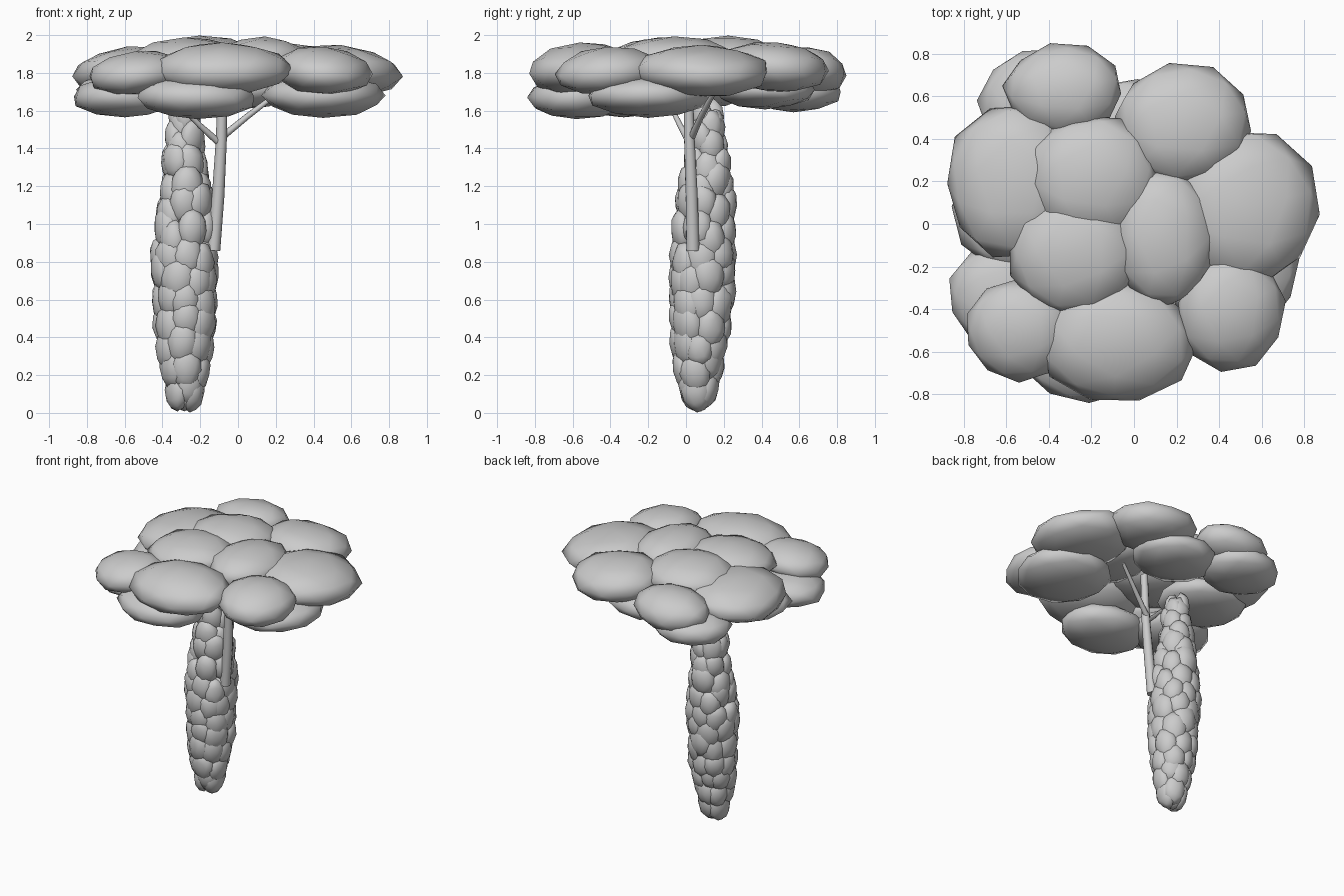
import bpy, bmesh, math, random
from mathutils import Vector, Matrix

if "Cube" in bpy.data.objects:
    bpy.data.objects.remove(bpy.data.objects["Cube"])

random.seed(4)


def finish(bm, name):
    for f in bm.faces:
        f.smooth = True
    me = bpy.data.meshes.new(name)
    bm.to_mesh(me)
    bm.free()
    ob = bpy.data.objects.new(name, me)
    bpy.context.collection.objects.link(ob)
    return ob


def blob(bm, loc, size, rot=None, jitter=0.06):
    """Low-poly ellipsoid with slightly uneven vertices."""
    rot = rot or Matrix.Identity(4)
    spin = Matrix.Rotation(random.uniform(0, 6.28), 4, 'Z')
    m = Matrix.Translation(loc) @ rot @ Matrix.Diagonal((*size, 1)) @ spin
    verts = bmesh.ops.create_icosphere(bm, subdivisions=2, radius=1)['verts']
    for v in verts:
        v.co = m @ (v.co * random.uniform(1 - jitter, 1 + jitter))


def tube(name, points, sides=10):
    """Tapered branch along (x, y, z, radius) points."""
    cu = bpy.data.curves.new(name, 'CURVE')
    cu.dimensions = '3D'
    cu.bevel_depth = 1
    cu.bevel_resolution = sides // 2 - 2
    cu.use_fill_caps = True
    sp = cu.splines.new('POLY')
    sp.points.add(len(points) - 1)
    for p, (x, y, z, r) in zip(sp.points, points):
        p.co = (x, y, z, 1)
        p.radius = r
    ob = bpy.data.objects.new(name, cu)
    bpy.context.collection.objects.link(ob)


# Canopy: flattened overlapping leaf clumps (x, y, z, rx, ry, rz)
clumps = [
    (-.33, .63, 1.81, .28, .22, .13), (.23, .47, 1.83, .33, .29, .135),
    (-.20, .22, 1.875, .32, .30, .12), (-.57, .20, 1.81, .32, .36, .13),
    (.53, .08, 1.81, .35, .37, .135), (.14, -.06, 1.87, .25, .33, .12),
    (-.28, -.14, 1.87, .31, .29, .115), (-.08, -.55, 1.82, .37, .29, .14),
    (-.54, -.50, 1.80, .26, .24, .115), (.45, -.41, 1.81, .26, .28, .125),
]
low_clumps = [
    (-.60, -.33, 1.675, .28, .26, .11), (-.22, -.58, 1.67, .32, .27, .115),
    (.45, -.20, 1.68, .33, .33, .115), (-.45, .57, 1.70, .28, .26, .11),
    (-.54, .06, 1.71, .31, .29, .10), (.0, .42, 1.71, .30, .27, .10),
]
for name, group, tilt in (("upper_canopy", clumps, .16), ("lower_canopy", low_clumps, 0)):
    bm = bmesh.new()
    for x, y, z, rx, ry, rz in group:
        # the upper clumps droop towards the rim
        droop = Matrix.Rotation(tilt * math.hypot(x, y), 4, Vector((-y, x, 0)))
        blob(bm, (x, y, z), (rx, ry, rz), droop, jitter=.04)
    finish(bm, name)

# Hanging flower cluster: rings of overlapping petals around a curved profile
profile = [(.05, .05), (.10, .095), (.2, .126), (.45, .165), (.7, .184), (.9, .178),
           (1.1, .156), (1.3, .126), (1.5, .092), (1.62, .06)]


def radius_at(z):
    for (z0, r0), (z1, r1) in zip(profile, profile[1:]):
        if z <= z1:
            return r0 + (r1 - r0) * max(0, (z - z0) / (z1 - z0))
    return profile[-1][1]


bm = bmesh.new()
blob(bm, (-.285, .065, .10), (.075, .075, .09))
rows = 13
for i in range(rows):
    z = .14 + i * 1.39 / (rows - 1)
    r = radius_at(z)
    n = max(5, round(r * 44))
    for k in range(n):
        a = 2 * math.pi * (k + .5 * (i % 2) + random.uniform(-.25, .25)) / n
        s = (.062 + .15 * r) * random.uniform(.9, 1.12)
        d = max(0, r - s * .68) * random.uniform(.94, 1.06)
        loc = Vector((-.28 + d * math.cos(a), .058 + .04 * z + d * math.sin(a),
                      max(.12, z + random.uniform(-.045, .045))))
        lean = Matrix.Rotation(a, 4, 'Z') @ Matrix.Rotation(random.uniform(-.05, .2), 4, 'Y')
        blob(bm, loc, (s * .7, s * .96, s * 1.35), lean)
finish(bm, "flower_cluster")

# Stem and side branches
tube("main_stem", [(-.13, .037, .86, .036), (-.105, .03, 1.15, .033),
                   (-.088, .018, 1.45, .029), (-.082, .01, 1.78, .025)])
tube("right_branch", [(-.085, .03, 1.46, .019), (.05, .08, 1.57, .016), (.22, .15, 1.70, .012)])
tube("left_branch", [(-.10, .02, 1.43, .019), (-.20, -.03, 1.52, .015), (-.32, -.09, 1.64, .011)])
